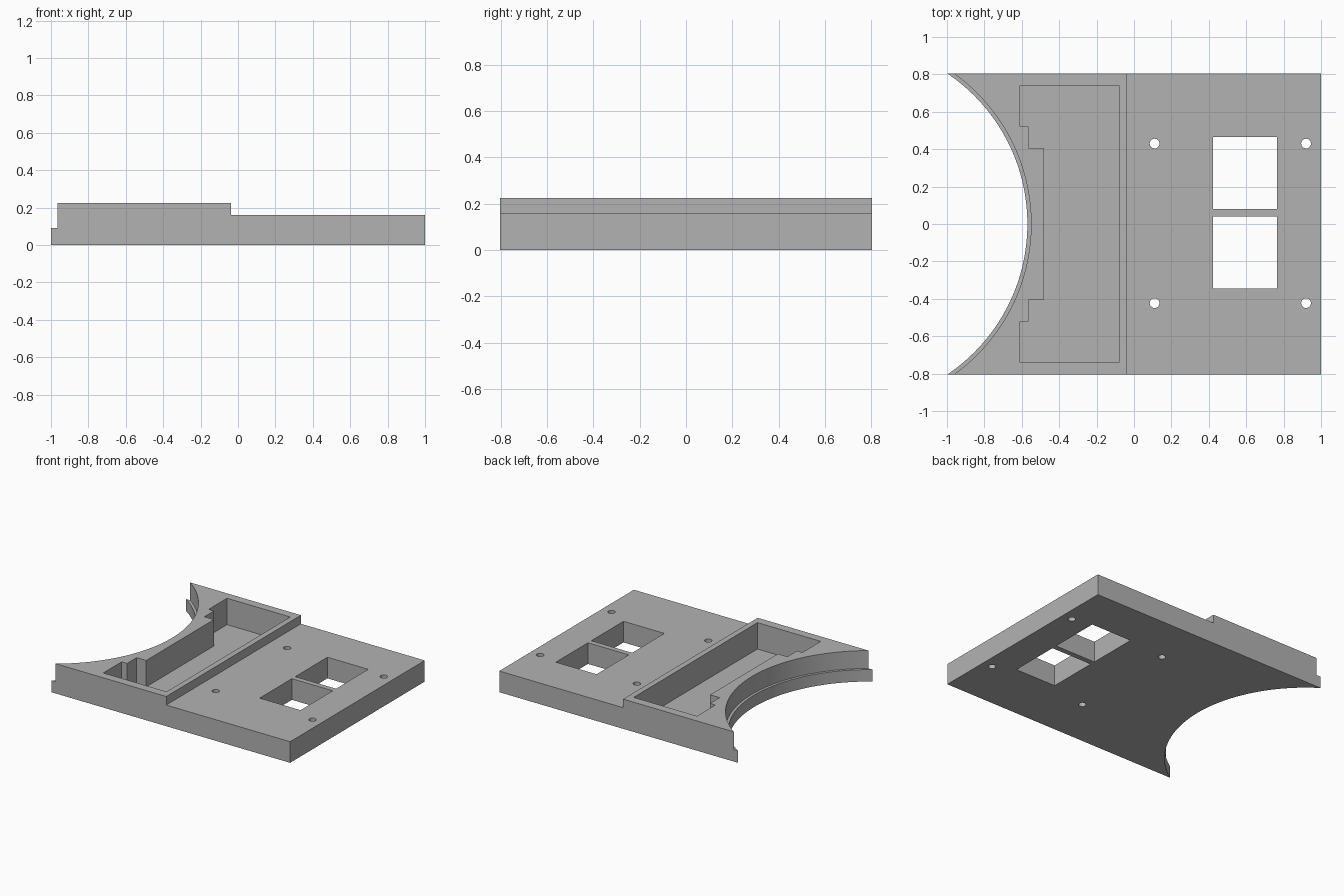
import bpy
import bmesh
from mathutils import Vector

cube = bpy.data.objects.get("Cube")
if cube:
    bpy.data.objects.remove(cube, do_unlink=True)

grey = bpy.data.materials.new("plain_grey")
grey.use_nodes = True
colour = (0.45, 0.45, 0.45, 1)
grey.diffuse_color = colour
grey.node_tree.nodes["Principled BSDF"].inputs["Base Color"].default_value = colour


def prism(name, outline, sweep):
    """Extrude a closed outline of 3D points along the sweep vector."""
    bm = bmesh.new()
    face = bm.faces.new([bm.verts.new(p) for p in outline])
    top = bmesh.ops.extrude_face_region(bm, geom=[face])
    moved = [v for v in top["geom"] if isinstance(v, bmesh.types.BMVert)]
    bmesh.ops.translate(bm, verts=moved, vec=Vector(sweep))
    bmesh.ops.recalc_face_normals(bm, faces=bm.faces)
    mesh = bpy.data.meshes.new(name)
    bm.to_mesh(mesh)
    bm.free()
    mesh.materials.append(grey)
    obj = bpy.data.objects.new(name, mesh)
    bpy.context.collection.objects.link(obj)
    return obj


def cylinder(name, x, y, radius, z0, z1, sides):
    bpy.ops.mesh.primitive_cylinder_add(
        vertices=sides, radius=radius, depth=z1 - z0, location=(x, y, (z0 + z1) / 2))
    obj = bpy.context.object
    obj.name = name
    obj.data.materials.append(grey)
    return obj


def cut(target, cutter):
    """Subtract the cutter from the target and discard it."""
    bpy.context.view_layer.objects.active = target
    mod = target.modifiers.new("cut", "BOOLEAN")
    mod.operation = "DIFFERENCE"
    mod.solver = "EXACT"
    mod.object = cutter
    bpy.ops.object.modifier_apply(modifier=mod.name)
    bpy.data.objects.remove(cutter, do_unlink=True)


# Stepped plate, swept from front to back
HALF, LOW, HIGH, STEP = 0.805, 0.16, 0.225, -0.037
side = [(-1.1, 0), (1, 0), (1, LOW), (STEP, LOW), (STEP, HIGH), (-1.1, HIGH)]
plate = prism("mounting_plate", [(x, -HALF, z) for x, z in side], (0, 2 * HALF, 0))

# Round bite with a ledge
ARC_X = -1.54
cut(plate, cylinder("bite_cutter", ARC_X, 0, 0.97, -0.1, 0.4, 256))
cut(plate, cylinder("ledge_cutter", ARC_X, 0, 0.99, 0.09, 0.4, 256))

# Pocket with stepped corners
half = [(-0.08, 0.74), (-0.61, 0.74), (-0.61, 0.52),
        (-0.565, 0.52), (-0.565, 0.405), (-0.485, 0.405)]
pocket = half + [(x, -y) for x, y in reversed(half)]
cut(plate, prism("pocket_cutter", [(x, y, 0.025) for x, y in pocket], (0, 0, 0.4)))

# Two square windows
for y0, y1 in ((0.08, 0.465), (-0.345, 0.04)):
    window = [(0.423, y0), (0.765, y0), (0.765, y1), (0.423, y1)]
    cut(plate, prism("window_cutter", [(x, y, -0.1) for x, y in window], (0, 0, 0.5)))

# Four screw holes
for x in (0.11, 0.92):
    for y in (-0.423, 0.43):
        cut(plate, cylinder("hole_cutter", x, y, 0.026, -0.1, 0.4, 32))

bpy.ops.object.select_all(action="DESELECT")
plate.select_set(True)
bpy.context.view_layer.objects.active = plate
bpy.ops.object.shade_smooth_by_angle()
